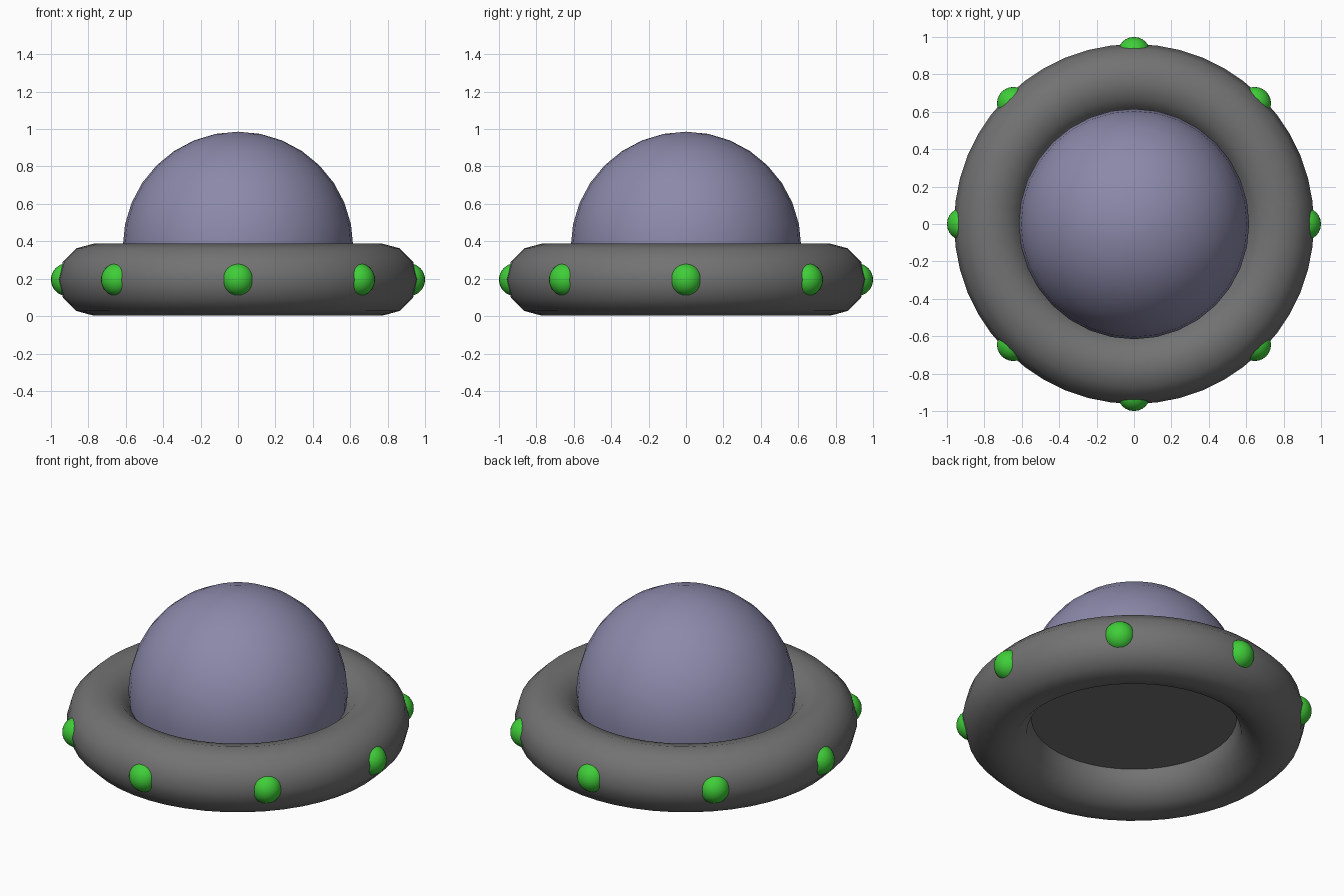
import bpy, bmesh, math

cube = bpy.data.objects.get("Cube")
if cube:
    bpy.data.objects.remove(cube, do_unlink=True)

HULL_Z = 0.195


def material(name, rgb):
    mat = bpy.data.materials.new(name)
    mat.use_nodes = True
    mat.diffuse_color = (*rgb, 1)
    mat.node_tree.nodes["Principled BSDF"].inputs["Base Color"].default_value = (*rgb, 1)
    return mat


grey = material("hull grey", (0.17, 0.17, 0.17))
violet = material("dome violet", (0.26, 0.25, 0.40))
green = material("light green", (0.05, 0.62, 0.04))


def finish(name, mat, smooth=True):
    obj = bpy.context.object
    obj.name = name
    obj.data.materials.append(mat)
    if smooth:
        bpy.ops.object.shade_smooth()
    return obj


# Ring hull
bpy.ops.mesh.primitive_torus_add(major_radius=0.769, minor_radius=0.193,
                                 major_segments=48, minor_segments=12,
                                 location=(0, 0, HULL_Z))
finish("ring_hull", grey)

# Floor closing the hole of the ring
bpy.ops.mesh.primitive_circle_add(vertices=48, radius=0.59, fill_type='NGON',
                                  location=(0, 0, HULL_Z))
finish("floor", grey, smooth=False)

# Dome, with the hidden underside of the sphere removed
bpy.ops.mesh.primitive_uv_sphere_add(segments=32, ring_count=16, radius=0.616,
                                     location=(0, 0, 0.37))
dome = finish("dome", violet)
bm = bmesh.new()
bm.from_mesh(dome.data)
bmesh.ops.delete(bm, geom=[v for v in bm.verts if v.co.z < -0.15], context='VERTS')
bm.to_mesh(dome.data)
bm.free()

# Lights around the rim
for i in range(8):
    a = i * math.tau / 8
    bpy.ops.mesh.primitive_uv_sphere_add(segments=24, ring_count=16, radius=0.0875,
                                         location=(0.9125 * math.cos(a), 0.9125 * math.sin(a), HULL_Z))
    finish(f"rim_light_{i + 1}", green)
